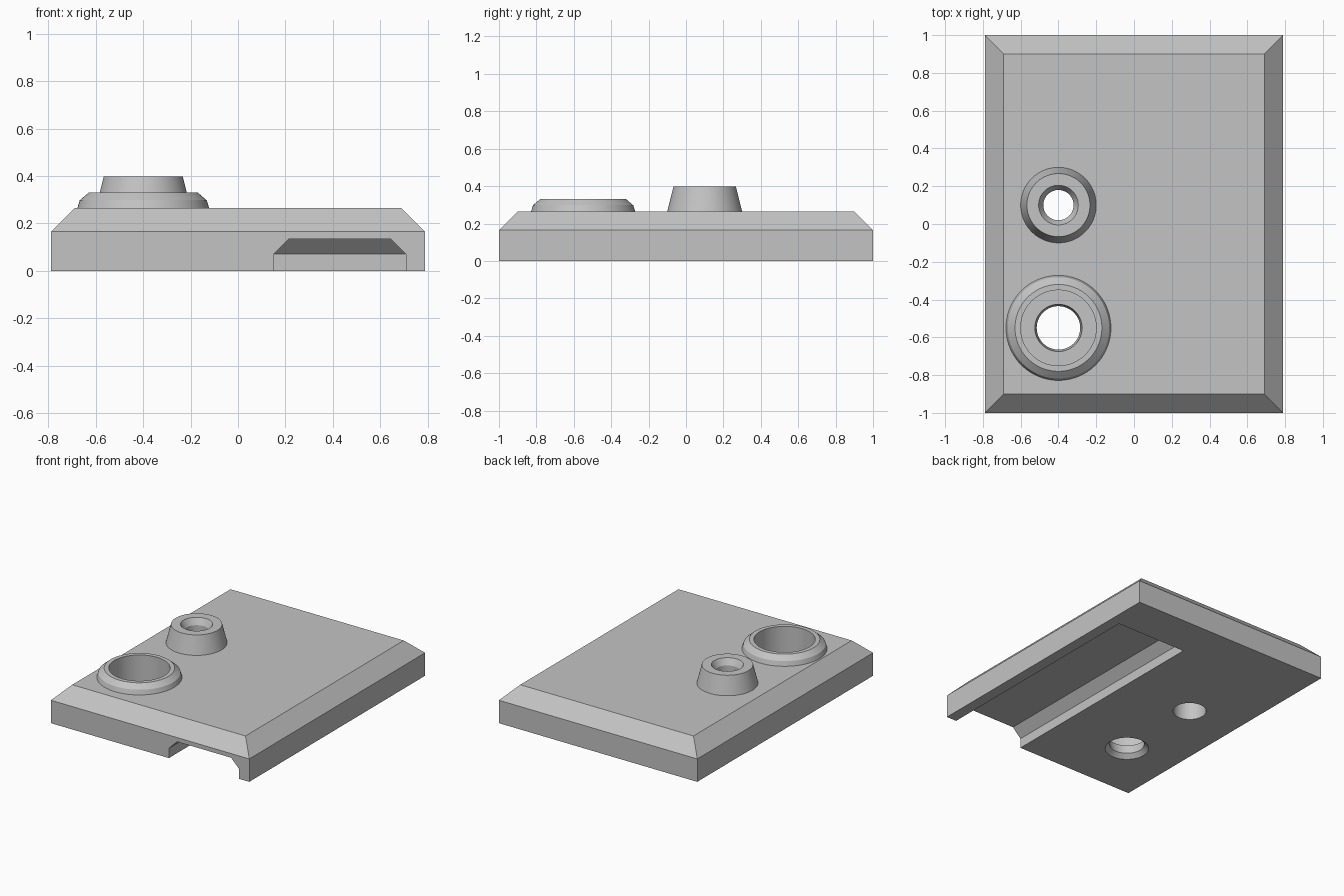
import bpy, bmesh, math

cube = bpy.data.objects.get("Cube")
if cube:
    bpy.data.objects.remove(cube, do_unlink=True)

# One plain grey for the whole model
grey = bpy.data.materials.new("plain_grey")
grey.use_nodes = True
grey.diffuse_color = (0.55, 0.55, 0.55, 1)
grey.node_tree.nodes["Principled BSDF"].inputs["Base Color"].default_value = grey.diffuse_color


def finish(name, bm):
    bmesh.ops.recalc_face_normals(bm, faces=bm.faces)
    mesh = bpy.data.meshes.new(name)
    bm.to_mesh(mesh)
    bm.free()
    mesh.materials.append(grey)
    ob = bpy.data.objects.new(name, mesh)
    bpy.context.collection.objects.link(ob)
    return ob


def stacked_rects(name, levels):
    """Solid through rectangles given as (x0, x1, y0, y1, z)."""
    bm = bmesh.new()
    rings = [[bm.verts.new(p) for p in ((x0, y0, z), (x1, y0, z), (x1, y1, z), (x0, y1, z))]
             for x0, x1, y0, y1, z in levels]
    bm.faces.new(rings[0])
    bm.faces.new(rings[-1])
    for low, high in zip(rings, rings[1:]):
        for i in range(4):
            j = (i + 1) % 4
            bm.faces.new((low[i], low[j], high[j], high[i]))
    return finish(name, bm)


def lathe(name, centre, profile, sides=96):
    """Capped solid of revolution from (radius, z) pairs, bottom to top."""
    bm = bmesh.new()
    rings = []
    for r, z in profile:
        rings.append([bm.verts.new((centre[0] + r * math.cos(math.tau * i / sides),
                                    centre[1] + r * math.sin(math.tau * i / sides), z))
                      for i in range(sides)])
    bm.faces.new(rings[0])
    bm.faces.new(rings[-1])
    for low, high in zip(rings, rings[1:]):
        for i in range(sides):
            j = (i + 1) % sides
            bm.faces.new((low[i], low[j], high[j], high[i]))
    return finish(name, bm)


def cut(target, cutter):
    mod = target.modifiers.new(cutter.name, 'BOOLEAN')
    mod.operation = 'DIFFERENCE'
    mod.solver = 'EXACT'
    mod.object = cutter
    bpy.context.view_layer.objects.active = target
    bpy.ops.object.modifier_apply(modifier=mod.name)


TOP = 0.265

# Base plate with bevelled upper rim
plate = stacked_rects("base_plate", [(-0.79, 0.79, -1, 1, 0),
                                     (-0.79, 0.79, -1, 1, 0.165),
                                     (-0.69, 0.69, -0.9, 0.9, TOP)])

# Slot underneath, open at the front, with sloped upper sides and end
slot = stacked_rects("slot_cutter", [(0.15, 0.71, -1.2, 0.69, -0.1),
                                     (0.15, 0.71, -1.2, 0.69, 0.07),
                                     (0.215, 0.645, -1.2, 0.625, 0.135)])

# Raised collars on the top
wide_at, tall_at = (-0.4, -0.55), (-0.4, 0.1)
wide = lathe("wide_collar", wide_at, [(0.278, TOP), (0.268, 0.298), (0.23, 0.33)])
tall = lathe("tall_collar", tall_at, [(0.2, TOP), (0.167, 0.397)])

# Through holes: a deep stepped bore and a narrow waisted bore
wide_hole = lathe("wide_hole_cutter", wide_at,
                  [(0.145, -0.1), (0.145, 0), (0.115, 0.03), (0.125, 0.095),
                   (0.2, 0.095), (0.2, 0.5)])
tall_hole = lathe("tall_hole_cutter", tall_at,
                  [(0.11, -0.1), (0.11, 0.2), (0.08, 0.25), (0.08, 0.352),
                   (0.105, 0.397), (0.105, 0.5)])

for target, cutters in ((plate, (slot, wide_hole, tall_hole)),
                        (wide, (wide_hole,)), (tall, (tall_hole,))):
    for cutter in cutters:
        cut(target, cutter)

for cutter in (slot, wide_hole, tall_hole):
    bpy.data.objects.remove(cutter, do_unlink=True)

# Smooth round walls, sharp edges
bpy.ops.object.select_all(action='DESELECT')
for ob in (plate, wide, tall):
    ob.select_set(True)
bpy.context.view_layer.objects.active = plate
bpy.ops.object.shade_smooth_by_angle(angle=math.radians(10))
